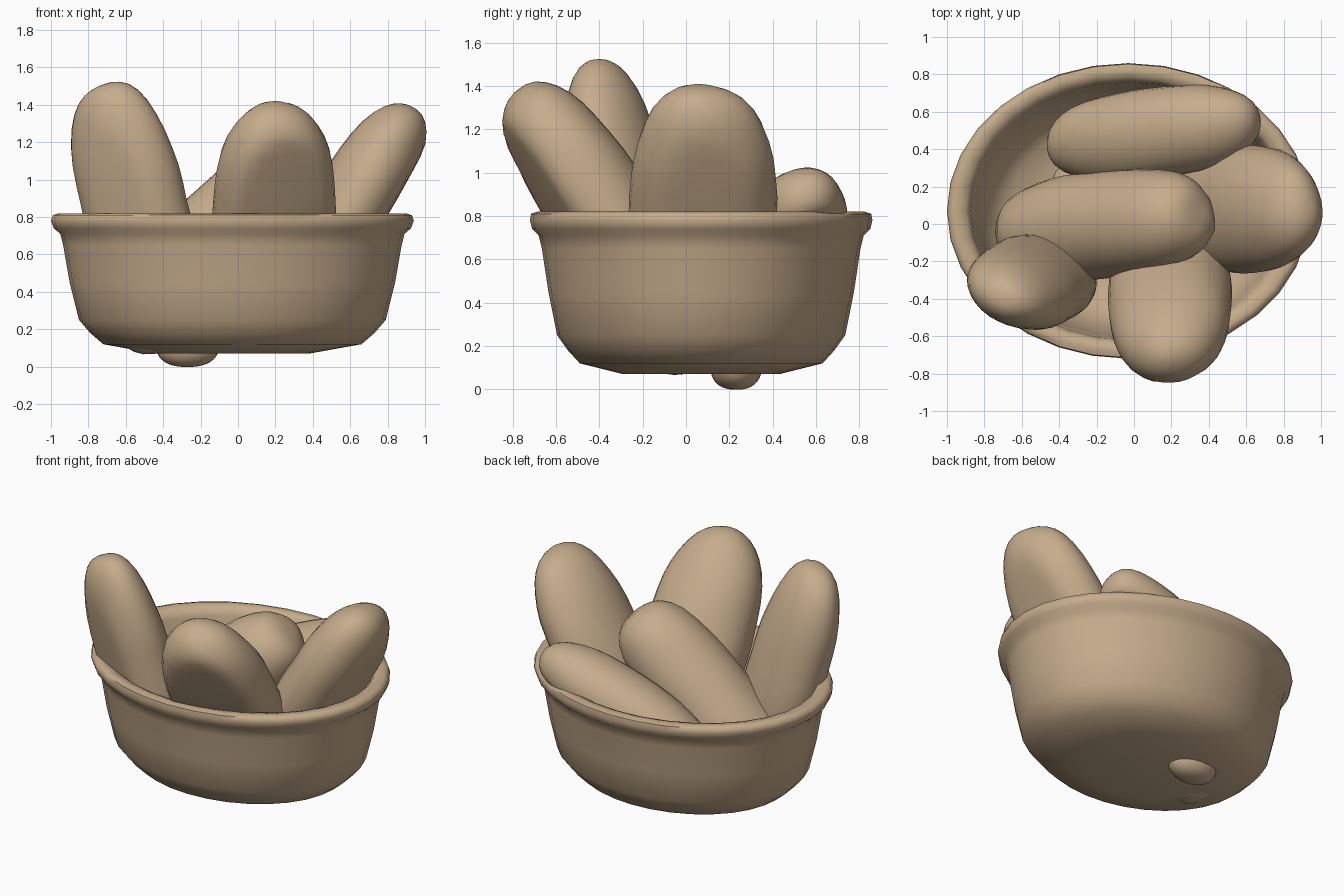
import bpy, bmesh, math
from mathutils import Vector, Matrix, noise

cube = bpy.data.objects.get("Cube")
if cube:
    bpy.data.objects.remove(cube, do_unlink=True)

clay = bpy.data.materials.new("warm_tan")
clay.use_nodes = True
TAN = (0.56, 0.41, 0.26, 1)
clay.diffuse_color = TAN
clay.node_tree.nodes["Principled BSDF"].inputs["Base Color"].default_value = TAN


def finish(bm, name, angle):
    """Turn a bmesh into a smooth shaded object."""
    bmesh.ops.recalc_face_normals(bm, faces=bm.faces)
    mesh = bpy.data.meshes.new(name)
    bm.to_mesh(mesh)
    bm.free()
    mesh.materials.append(clay)
    obj = bpy.data.objects.new(name, mesh)
    bpy.context.collection.objects.link(obj)
    bpy.ops.object.select_all(action='DESELECT')
    obj.select_set(True)
    bpy.context.view_layer.objects.active = obj
    bpy.ops.object.shade_smooth_by_angle(angle=math.radians(angle))
    return obj


def bowl(name, profile, center, sides=32):
    """Oval lathe: profile rows are x radius, y radius, height."""
    bm = bmesh.new()
    rings = []
    for rx, ry, z in profile:
        ring = []
        for i in range(sides):
            a = math.tau * i / sides
            ring.append(bm.verts.new((center[0] + rx * math.cos(a),
                                      center[1] + ry * math.sin(a), z)))
        rings.append(ring)
    for low, high in zip(rings, rings[1:]):
        for i in range(sides):
            j = (i + 1) % sides
            bm.faces.new((low[i], low[j], high[j], high[i]))
    bm.faces.new(rings[0])
    bm.faces.new(rings[-1])
    return finish(bm, name, 60)


def loaf(name, top, bottom, width, thick, side, flat=1.0, blunt=2.5):
    """Blunt ended oval loaf between two tips; flat trims its underside."""
    top, bottom, side = Vector(top), Vector(bottom), Vector(side)
    axis = (top - bottom).normalized()
    across = (side - axis * side.dot(axis)).normalized()
    depth = axis.cross(across)
    if depth.z < 0:
        depth, across = -depth, -across
    half = (top - bottom).length / 2
    frame = Matrix((across, depth, axis)).transposed()
    middle = (top + bottom) / 2
    bm = bmesh.new()
    bmesh.ops.create_uvsphere(bm, u_segments=28, v_segments=22, radius=1)
    for v in bm.verts:
        c = v.co
        r = math.hypot(c.x, c.y)
        c = c / (r ** blunt + abs(c.z) ** blunt) ** (1 / blunt)
        # soften the trimmed underside rather than cutting it dead flat
        if c.y < -flat:
            c.y = -flat + (c.y + flat) * 0.2
        local = Vector((c.x * width / 2, c.y * thick / 2, c.z * half))
        local *= 1 + 0.03 * noise.noise(local * 4 + top * 3)
        v.co = middle + frame @ local
    return finish(bm, name, 60)


# Oval bowl with rolled rim, wall and inside floor
bowl("bowl", [
    (0.41, 0.36, 0.07), (0.69, 0.56, 0.12), (0.76, 0.615, 0.18),
    (0.82, 0.665, 0.25), (0.87, 0.705, 0.45), (0.905, 0.735, 0.65),
    (0.92, 0.75, 0.71), (0.955, 0.78, 0.74), (0.97, 0.79, 0.78),
    (0.96, 0.785, 0.81), (0.93, 0.755, 0.82), (0.87, 0.71, 0.81),
    (0.845, 0.69, 0.76), (0.82, 0.67, 0.6), (0.76, 0.61, 0.3),
    (0.64, 0.51, 0.19), (0.4, 0.34, 0.16)], (-0.03, 0.07))

# Loaves standing in the bowl
loaf("left_tall_loaf", (-0.71, -0.40, 1.51), (-0.38, -0.22, 0.15),
     0.60, 0.42, (1, -0.45, 0), flat=0.8)
loaf("front_loaf", (0.21, -0.76, 1.38), (0.17, -0.06, 0.25),
     0.67, 0.52, (1, 0.3, 0), flat=0.6)
loaf("right_loaf", (0.93, 0.08, 1.385), (0.25, 0.08, 0.25),
     0.68, 0.46, (0, 1, 0), flat=0.75)

# Loaves lying across the bowl
loaf("middle_loaf", (0.35, 0.05, 1.1), (-0.66, -0.06, 0.15),
     0.57, 0.56, (0, 1, 0), blunt=3.2)
loaf("back_loaf", (0.66, 0.56, 0.93), (-0.45, 0.41, 0.44),
     0.49, 0.43, (0, 1, 0.35), flat=0.5)

# Small loaf end showing through the bowl floor
loaf("loaf_tip", (-0.27, 0.23, 0.25), (-0.27, 0.23, 0.0),
     0.34, 0.24, (1, 0, 0))
